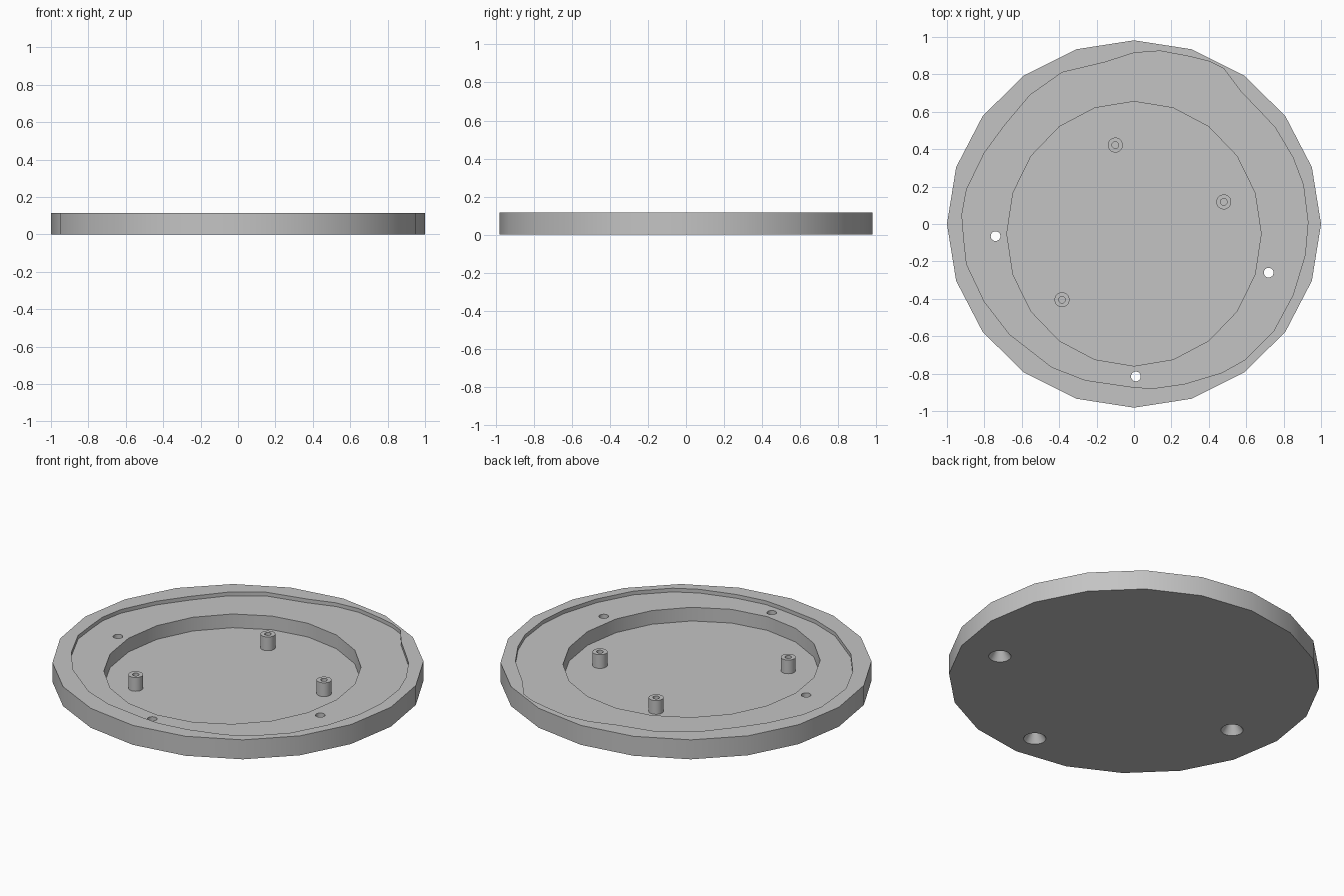
import bpy
import bmesh
from math import cos, sin, pi, radians

default_cube = bpy.data.objects.get("Cube")
if default_cube:
    bpy.data.objects.remove(default_cube, do_unlink=True)

# Main dimensions
HEIGHT = 0.115
LEDGE_Z = 0.093
FLOOR_Z = 0.012
ABOVE = 0.2
BELOW = -0.1

grey = bpy.data.materials.new("plain grey")
grey.use_nodes = True
grey.diffuse_color = (0.55, 0.55, 0.55, 1)
grey.node_tree.nodes["Principled BSDF"].inputs["Base Color"].default_value = grey.diffuse_color


def ellipse(sides, rx, ry, centre_y=0.0):
    """Outline of a regular polygon stretched to an ellipse."""
    angles = [2 * pi * i / sides for i in range(sides)]
    return [(rx * cos(a), ry * sin(a) + centre_y) for a in angles]


def make_object(name, bm):
    bmesh.ops.recalc_face_normals(bm, faces=bm.faces)
    mesh = bpy.data.meshes.new(name)
    bm.to_mesh(mesh)
    bm.free()
    mesh.materials.append(grey)
    obj = bpy.data.objects.new(name, mesh)
    bpy.context.collection.objects.link(obj)
    return obj


def prism(name, outline, bottom, top):
    """Extrude a flat outline straight up."""
    bm = bmesh.new()
    base = bm.faces.new([bm.verts.new((x, y, bottom)) for x, y in outline])
    extruded = bmesh.ops.extrude_face_region(bm, geom=[base], use_keep_orig=True)["geom"]
    top_verts = [g for g in extruded if isinstance(g, bmesh.types.BMVert)]
    bmesh.ops.translate(bm, verts=top_verts, vec=(0, 0, top - bottom))
    return make_object(name, bm)


def lathe(name, profile, place, sides=32):
    """Turn a (radius, height) profile around a vertical axis, with flat caps."""
    bm = bmesh.new()
    rings = []
    for r, z in profile:
        rings.append([bm.verts.new((x + place[0], y + place[1], z))
                      for x, y in ellipse(sides, r, r)])
    for low, high in zip(rings, rings[1:]):
        for i in range(sides):
            j = (i + 1) % sides
            bm.faces.new((low[i], low[j], high[j], high[i]))
    bm.faces.new(rings[0])
    bm.faces.new(rings[-1])
    return make_object(name, bm)


def cut(target, cutter):
    """Subtract the cutter, then remove it."""
    cutter.hide_render = True
    mod = target.modifiers.new("cut", 'BOOLEAN')
    mod.operation = 'DIFFERENCE'
    mod.solver = 'EXACT'
    mod.object = cutter
    bpy.ops.object.select_all(action='DESELECT')
    bpy.context.view_layer.objects.active = target
    target.select_set(True)
    bpy.ops.object.modifier_apply(modifier=mod.name)
    bpy.data.objects.remove(cutter, do_unlink=True)


def smooth(obj):
    bpy.ops.object.select_all(action='DESELECT')
    bpy.context.view_layer.objects.active = obj
    obj.select_set(True)
    bpy.ops.object.shade_smooth_by_angle(angle=radians(30))


# Round base plate
plate = prism("base_plate", ellipse(20, 1, 0.982), 0, HEIGHT)

# Shallow recess with an uneven, hand-drawn edge
recess_outline = [
    (0, .915), (.14, .925), (.3, .895), (.4, .87), (.48, .83), (.57, .71),
    (.69, .585), (.755, .515), (.85, .355), (.905, .21), (.93, .01),
    (.915, -.165), (.85, -.38), (.745, -.575), (.595, -.725), (.47, -.795),
    (.27, -.855), (.095, -.88), (-.02, -.87), (-.26, -.835), (-.44, -.765),
    (-.665, -.59), (-.8, -.415), (-.895, -.215), (-.91, -.08), (-.92, .05),
    (-.895, .185), (-.8, .38), (-.69, .53), (-.555, .69), (-.385, .81),
    (-.155, .865),
]
cut(plate, prism("recess_cutter", recess_outline, LEDGE_Z, ABOVE))

# Deep central pocket
pocket_outline = ellipse(20, 0.68, 0.707, centre_y=-0.052)
cut(plate, prism("pocket_cutter", pocket_outline, FLOOR_Z, ABOVE))

# Countersunk screw holes, wide on the underside
screw_profile = [(0.06, BELOW), (0.06, 0), (0.026, 0.05), (0.026, ABOVE)]
for place in [(-0.74, -0.065), (0.72, -0.26), (0.01, -0.815)]:
    cut(plate, lathe("screw_hole_cutter", screw_profile, place))
smooth(plate)

# Hollow mounting posts on the pocket floor
post_profile = [(0.018, FLOOR_Z + 0.01), (0.018, LEDGE_Z), (0.04, LEDGE_Z), (0.04, FLOOR_Z - 0.002)]
post_places = {"back": (-0.1, 0.422), "left": (0.48, 0.118), "front": (-0.385, -0.405)}
for side, place in post_places.items():
    smooth(lathe(side + "_mounting_post", post_profile, place))
